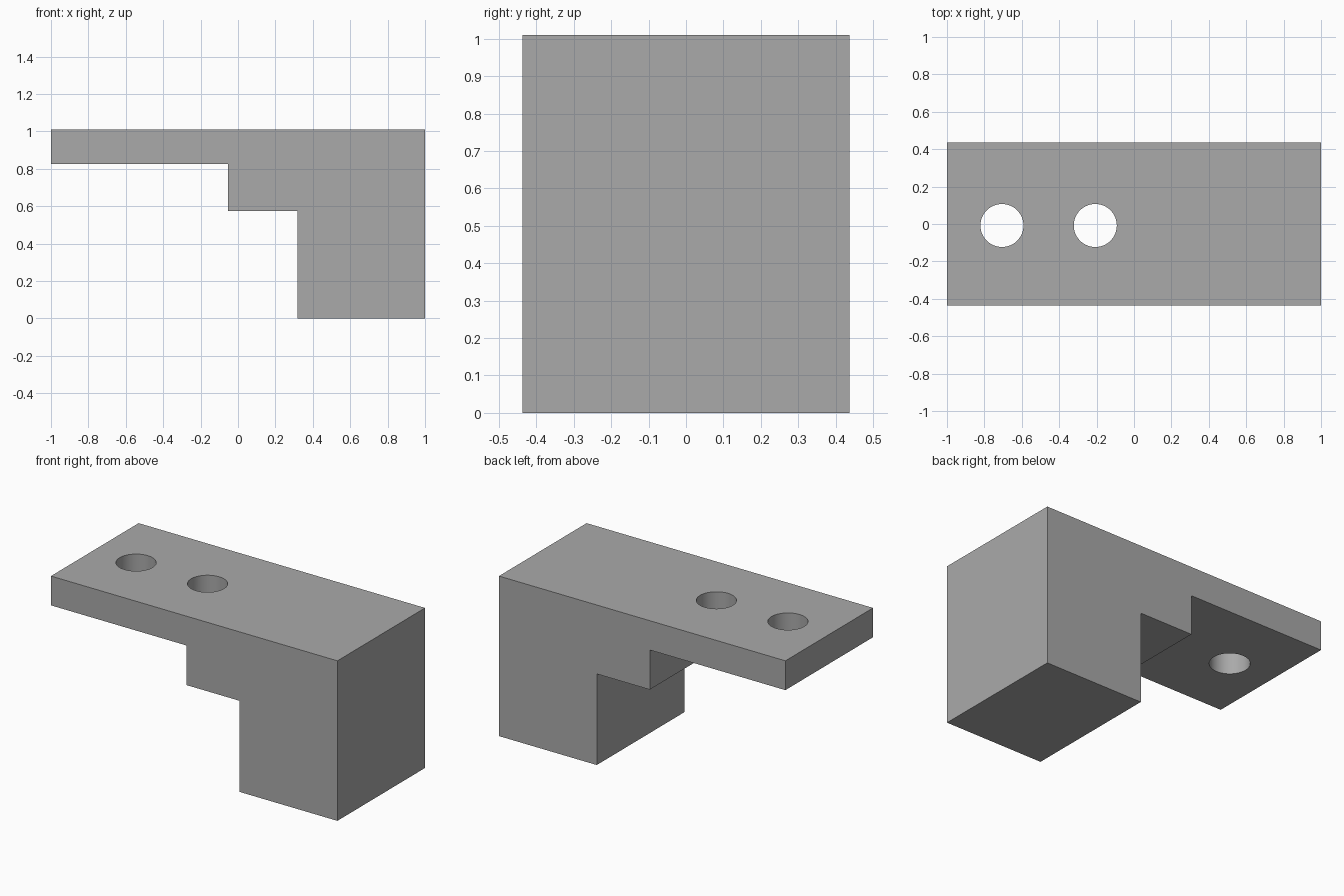
import bpy
import bmesh

cube = bpy.data.objects.get("Cube")
if cube:
    bpy.data.objects.remove(cube, do_unlink=True)

HALF_DEPTH = 0.437
HEIGHT = 1.01

grey = bpy.data.materials.new("plain grey")
grey.use_nodes = True
colour = (0.4, 0.4, 0.4, 1)
grey.diffuse_color = colour
grey.node_tree.nodes["Principled BSDF"].inputs["Base Color"].default_value = colour

# Stepped bracket: side profile extruded through the depth
profile = [(-1, HEIGHT), (-1, 0.825), (-0.053, 0.825), (-0.053, 0.575),
           (0.317, 0.575), (0.317, 0), (1, 0), (1, HEIGHT)]
bm = bmesh.new()
face = bm.faces.new([bm.verts.new((x, -HALF_DEPTH, z)) for x, z in profile])
extruded = bmesh.ops.extrude_face_region(bm, geom=[face])["geom"]
bmesh.ops.translate(bm, vec=(0, 2 * HALF_DEPTH, 0),
                    verts=[v for v in extruded if isinstance(v, bmesh.types.BMVert)])
bmesh.ops.recalc_face_normals(bm, faces=bm.faces)
mesh = bpy.data.meshes.new("stepped_bracket")
bm.to_mesh(mesh)
bm.free()
mesh.materials.append(grey)
bracket = bpy.data.objects.new("stepped_bracket", mesh)
bpy.context.collection.objects.link(bracket)


# Two round holes drilled straight through the thin arm
def drill(name, x):
    bpy.ops.mesh.primitive_cylinder_add(vertices=64, radius=0.115, depth=0.6,
                                        location=(x, -0.008, HEIGHT - 0.1))
    cutter = bpy.context.object
    cutter.name = name
    cutter.hide_render = True
    cutter.data.materials.append(grey)
    cut = bracket.modifiers.new(name, "BOOLEAN")
    cut.operation = "DIFFERENCE"
    cut.solver = "EXACT"
    cut.object = cutter
    bpy.context.view_layer.objects.active = bracket
    bpy.ops.object.modifier_apply(modifier=cut.name)
    bpy.data.objects.remove(cutter, do_unlink=True)


drill("outer_hole", -0.706)
drill("inner_hole", -0.207)

# Round hole walls, crisp outer edges
bpy.ops.object.select_all(action="DESELECT")
bracket.select_set(True)
bpy.context.view_layer.objects.active = bracket
bpy.ops.object.shade_smooth_by_angle()
